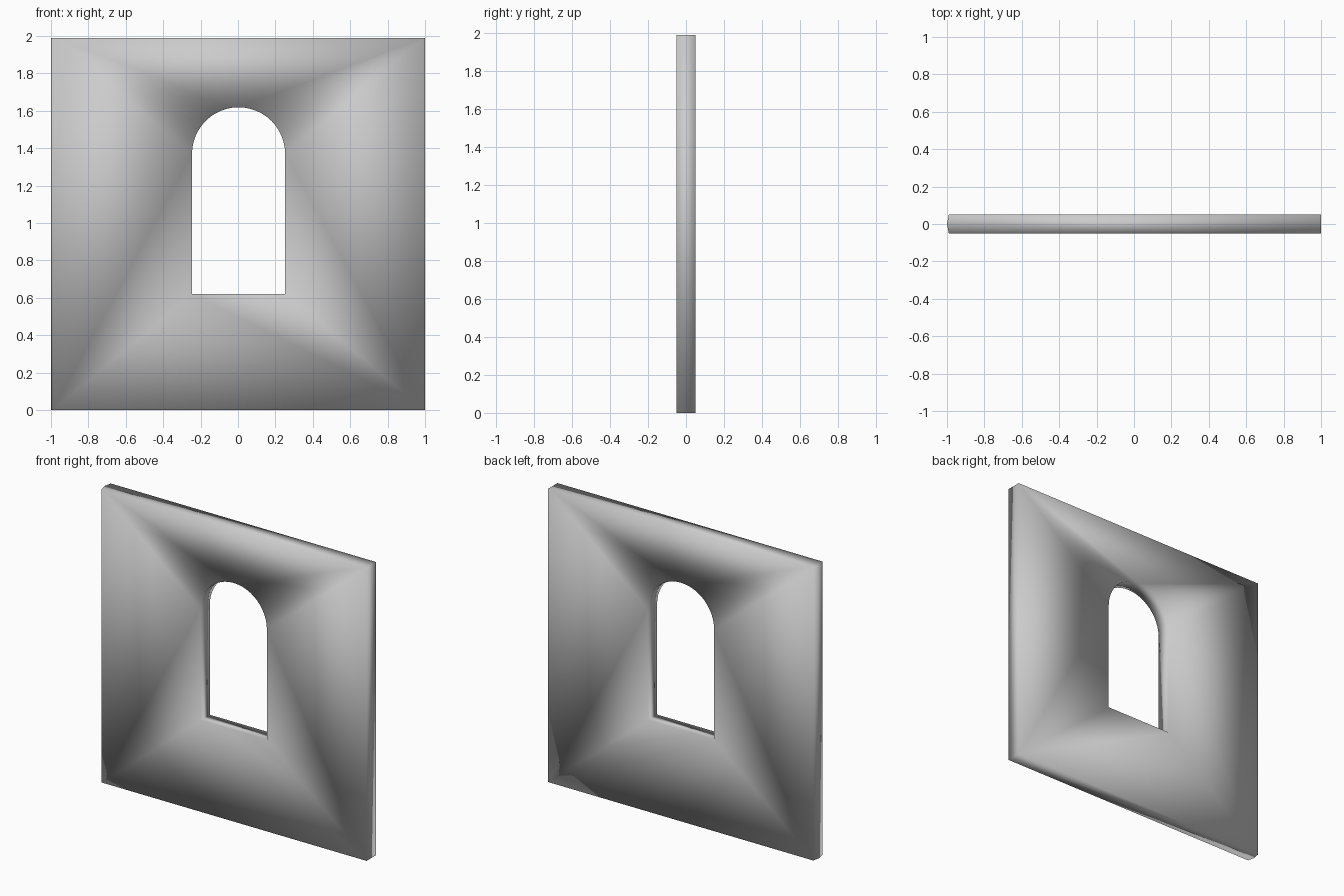
import bpy, bmesh, math

if "Cube" in bpy.data.objects:
    bpy.data.objects.remove(bpy.data.objects["Cube"])

T = 0.05                     # half thickness
X0, X1, H = -0.99, 1.0, 1.99   # wall outline
CX, R = 0.003, 0.249         # arched opening
SILL, SPRING = 0.62, 1.37
N = 24                       # arch segments

bm = bmesh.new()


def outline(y):
    """Outer corners and opening loop (sill left, sill right, then arch right to left)."""
    outer = [bm.verts.new((x, y, z)) for x, z in ((X0, 0), (X1, 0), (X1, H), (X0, H))]
    pts = [(CX - R, SILL), (CX + R, SILL)]
    pts += [(CX + R * math.cos(math.pi * i / N), SPRING + R * math.sin(math.pi * i / N))
            for i in range(N + 1)]
    return outer, [bm.verts.new((x, y, z)) for x, z in pts]


def fill_side(outer, hole):
    """Wall surface around the opening, fanned from the corners."""
    bl, br, tr, tl = outer
    sl, sr, arch = hole[0], hole[1], hole[2:]
    mid = N // 2
    tris = [(bl, br, sl), (br, sr, sl), (br, arch[0], sr), (br, tr, arch[0]),
            (tr, tl, arch[mid]), (tl, bl, arch[N]), (bl, sl, arch[N])]
    tris += [((tr if i < mid else tl), arch[i + 1], arch[i]) for i in range(N)]
    for t in tris:
        bm.faces.new(t)


fo, fh = outline(-T)
bo, bh = outline(T)
fill_side(fo, fh)
fill_side(bo, bh)

# opening reveal
for i in range(len(fh)):
    j = (i + 1) % len(fh)
    bm.faces.new((fh[i], fh[j], bh[j], bh[i]))

# slightly pointed left end, flat right end, top and bottom
p0 = bm.verts.new((-1.0, 0, 0))
p1 = bm.verts.new((-1.0, 0, H))
bm.faces.new((fo[0], p0, p1, fo[3]))
bm.faces.new((bo[0], p0, p1, bo[3]))
bm.faces.new((fo[1], bo[1], bo[2], fo[2]))
bm.faces.new((fo[0], fo[1], bo[1], bo[0], p0))
bm.faces.new((fo[3], fo[2], bo[2], bo[3], p1))

bmesh.ops.recalc_face_normals(bm, faces=bm.faces)
for f in bm.faces:
    f.smooth = True          # original is smooth across every edge
mesh = bpy.data.meshes.new("window_wall")
bm.to_mesh(mesh)
bm.free()
bpy.context.collection.objects.link(bpy.data.objects.new("window_wall", mesh))
